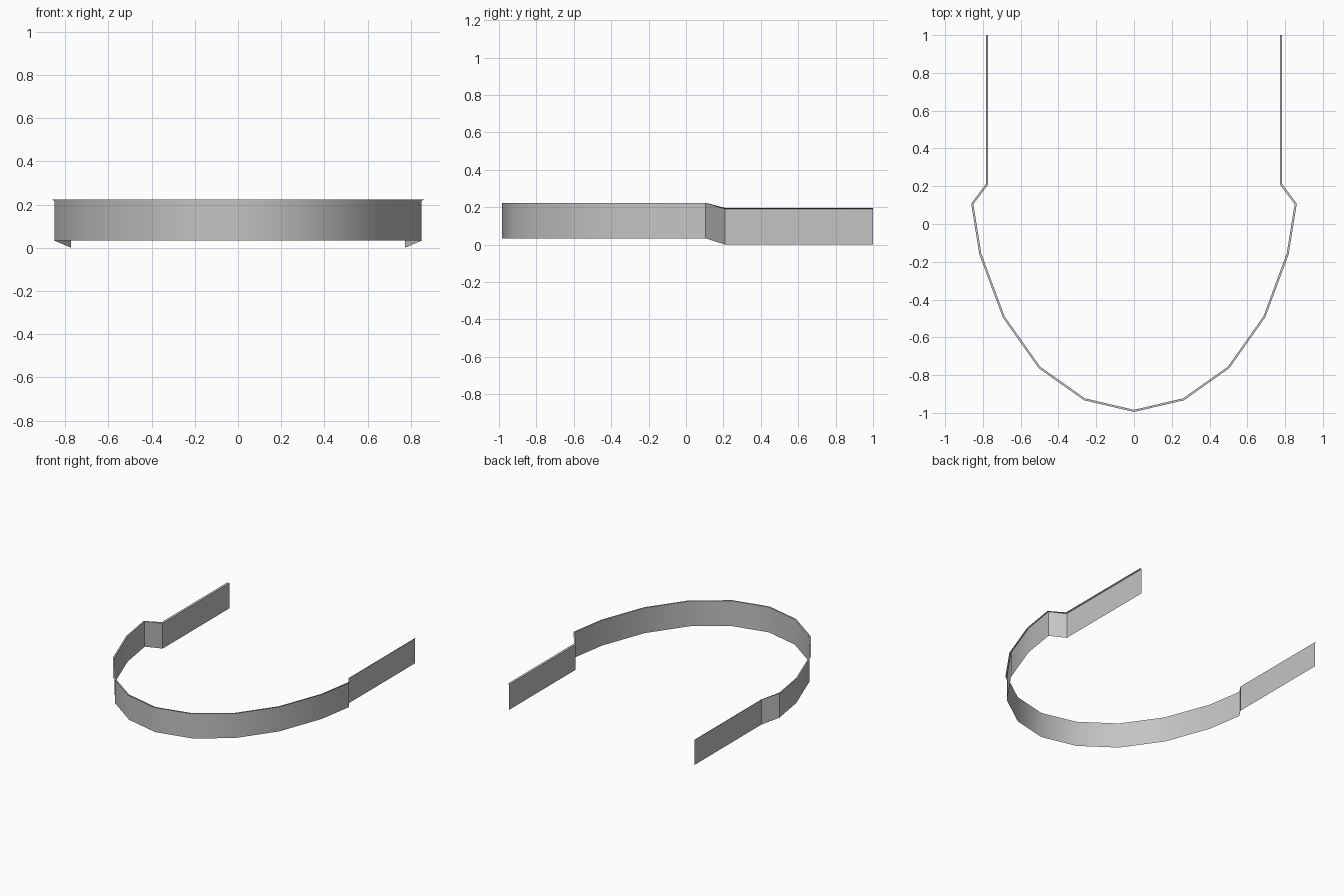
import bpy
import math
from mathutils import Vector

cube = bpy.data.objects.get("Cube")
if cube:
    bpy.data.objects.remove(cube, do_unlink=True)

grey = bpy.data.materials.new("plain_grey")
grey.use_nodes = True
colour = (0.55, 0.55, 0.55, 1)
grey.diffuse_color = colour
grey.node_tree.nodes["Principled BSDF"].inputs["Base Color"].default_value = colour

HEIGHT = 0.19
LIP = 0.011

# Half of the outer outline, nose to arm end: x, y, base height, lip rise
half = [(0, -0.995, 0.033, 0), (0.265, -0.933, 0.033, 0), (0.505, -0.763, 0.033, 0),
        (0.695, -0.494, 0.033, 0), (0.819, -0.16, 0.033, 0), (0.862, 0.108, 0.033, 0),
        (0.784, 0.212, 0, 0.005), (0.784, 1, 0, 0.005)]
path = [(-x, y, z, r) for x, y, z, r in reversed(half[1:])] + half


def inset(i):
    """Mitred inward offset of an outline point."""
    p = [Vector(q[:2]) for q in path]
    dirs = []
    if i > 0:
        dirs.append((p[i] - p[i - 1]).normalized())
    if i < len(p) - 1:
        dirs.append((p[i + 1] - p[i]).normalized())
    normals = [Vector((-d.y, d.x)) for d in dirs]
    mid = sum(normals, Vector((0, 0))).normalized()
    return p[i] + mid * LIP / mid.dot(normals[0])


def strip(name, lower, upper):
    """Open ribbon between two rows of points."""
    n = len(lower)
    mesh = bpy.data.meshes.new(name)
    faces = [(i, i + 1, n + i + 1, n + i) for i in range(n - 1)]
    mesh.from_pydata(lower + upper, [], faces)
    mesh.materials.append(grey)
    obj = bpy.data.objects.new(name, mesh)
    bpy.context.collection.objects.link(obj)
    bpy.ops.object.select_all(action="DESELECT")
    obj.select_set(True)
    bpy.context.view_layer.objects.active = obj
    bpy.ops.object.shade_smooth_by_angle(angle=math.radians(32))


inner = [inset(i) for i in range(len(path))]
bottom = [(p.x, p.y, q[2]) for p, q in zip(inner, path)]
top = [(p.x, p.y, q[2] + HEIGHT) for p, q in zip(inner, path)]
rim = [(x, y, z + HEIGHT + r) for x, y, z, r in path]

# Upright band and its narrow outward lip
strip("curved_wall_band", bottom, top)
strip("top_lip", rim, top)
